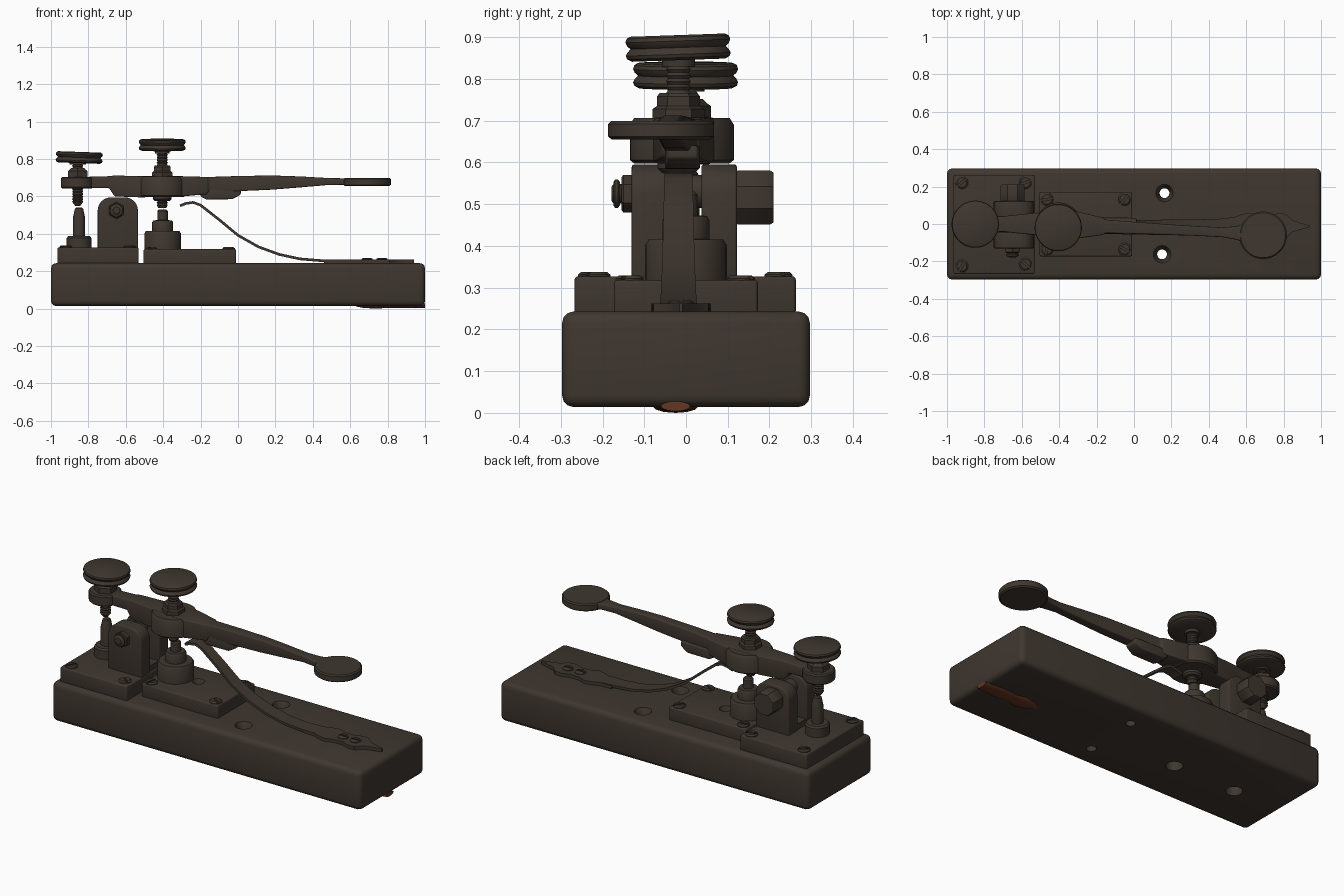
import bpy, bmesh, math
from mathutils import Matrix, Vector

if "Cube" in bpy.data.objects:
    bpy.data.objects.remove(bpy.data.objects["Cube"])


def material(name, rgb):
    m = bpy.data.materials.new(name)
    m.diffuse_color = (*rgb, 1)
    m.use_nodes = True
    m.node_tree.nodes["Principled BSDF"].inputs["Base Color"].default_value = m.diffuse_color
    return m


BROWN = material("dark bronze brown", (0.050, 0.038, 0.029))
RUST = material("rusty red", (0.13, 0.038, 0.016))


def apply_mod(o, kind, **props):
    bpy.context.view_layer.objects.active = o
    m = o.modifiers.new(kind.lower(), kind)
    for k, v in props.items():
        setattr(m, k, v)
    bpy.ops.object.modifier_apply(modifier=m.name)


def smooth(o, angle=35):
    bpy.ops.object.select_all(action='DESELECT')
    o.select_set(True)
    bpy.context.view_layer.objects.active = o
    bpy.ops.object.shade_smooth_by_angle(angle=math.radians(angle))


def loft(name, sections, mat=BROWN, bevel=0, matrix=None):
    """Skin equal-length loops of points and cap both ends."""
    bm = bmesh.new()
    rings = [[bm.verts.new(p) for p in s] for s in sections]
    n = len(rings[0])
    for a, b in zip(rings, rings[1:]):
        for i in range(n):
            j = (i + 1) % n
            bm.faces.new((a[i], a[j], b[j], b[i]))
    bm.faces.new(rings[0][::-1])
    bm.faces.new(rings[-1])
    if matrix:
        bm.transform(matrix)
    bmesh.ops.recalc_face_normals(bm, faces=bm.faces)
    me = bpy.data.meshes.new(name)
    bm.to_mesh(me)
    bm.free()
    o = bpy.data.objects.new(name, me)
    bpy.context.collection.objects.link(o)
    me.materials.append(mat)
    if bevel:
        apply_mod(o, 'BEVEL', width=bevel, segments=3, limit_method='ANGLE')
    smooth(o)
    return o


def lathe(name, profile, loc=(0, 0, 0), n=40, rot=(0, 0, 0), mat=BROWN):
    mtx = Matrix.Translation(loc)
    for ang, ax in zip(rot, 'XYZ'):
        mtx = mtx @ Matrix.Rotation(math.radians(ang), 4, ax)
    rings = [[(r * math.cos(math.tau * (i + .5) / n), r * math.sin(math.tau * (i + .5) / n), z)
              for i in range(n)] for r, z in profile]
    return loft(name, rings, mat, 0, mtx)


def box(name, x0, x1, y0, y1, z0, z1, bevel=0, mat=BROWN):
    return loft(name, [[(x0, y0, z), (x1, y0, z), (x1, y1, z), (x0, y1, z)] for z in (z0, z1)], mat, bevel)


def cut(o, *cutters):
    for c in cutters:
        apply_mod(o, 'BOOLEAN', object=c, operation='DIFFERENCE', solver='EXACT')
        bpy.data.objects.remove(c)
    smooth(o)


def thread(r, z0, z1, pitch=0.014):
    """Zigzag screw profile."""
    n = max(1, round((z1 - z0) / pitch))
    p = []
    for i in range(n):
        z = z0 + (z1 - z0) * i / n
        p += [(r * .84, z), (r, z + (z1 - z0) / n / 2)]
    return p + [(r * .84, z1)]


# wooden base with countersunk mounting holes and blind holes below
base = box("base", -1, 1, -.297, .297, .014, .243, .028)
holes = [lathe("cutter", [(.026, -.1), (.026, .2), (.05, .25), (.05, .3)], (x, y, 0))
         for x, y in ((.163, .165), (.15, -.162))]
holes += [lathe("cutter", [(.045, -.1), (.045, .09)], (x, -.025, 0)) for x in (-.29, -.69)]
cut(base, *holes)

# rusty wire remnant on the underside
loft("rusty_remnant", [[(x, -.025 + w * math.cos(a), .016 + h * math.sin(a))
                        for a in [math.tau * i / 12 for i in range(12)]]
                       for x, w, h in ((.63, .012, .004), (.67, .04, .012), (.74, .055, .016), (.80, .04, .012),
                                       (.87, .05, .013), (.95, .045, .012), (1.0, .035, .012))], RUST)

# metal plates
box("rear_plate", -.965, -.532, -.267, .263, .236, .327, .008)
front = box("front_plate", -.505, -.01, -.173, .172, .236, .318, .008)
cut(front, lathe("cutter", [(.025, .26), (.025, .3), (.04, .33)], (-.27, .02, 0)))

# slotted plate screws
for x, y, z, a in ((-.92, .222, .325, 40), (-.92, -.225, .325, 60), (-.58, .222, .325, 20), (-.58, -.215, .325, -40),
                   (-.05, .132, .316, 50), (-.05, -.135, .316, -30), (-.465, .132, .316, 10), (-.465, -.135, .316, 75)):
    s = lathe("plate_screw", [(.034, -.02), (.034, .006), (.026, .013)], (x, y, z), 24)
    slot = box("cutter", -.05, .05, -.005, .005, .004, .03)
    slot.matrix_world = Matrix.Translation((x, y, z)) @ Matrix.Rotation(math.radians(a), 4, 'Z')
    bpy.context.view_layer.update()
    cut(s, slot)

# trunnion bracket: two round-shouldered cheeks and a low bridge
shoulder = [(-.535, .32)]
shoulder += [(-.605 + .07 * math.cos(a), .525 + .07 * math.sin(a)) for a in [math.pi / 2 * i / 6 for i in range(7)]]
shoulder += [(-.68 + .07 * math.cos(a), .525 + .07 * math.sin(a)) for a in [math.pi / 2 * (1 + i / 6) for i in range(7)]]
shoulder += [(-.75, .32)]
for nm, y0, y1 in (("front_cheek", -.13, -.045), ("back_cheek", .037, .122)):
    loft(nm, [[(x, y, z) for x, z in shoulder] for y in (y0, y1)], BROWN, .006)
box("bracket_bridge", -.745, -.54, -.06, .06, .31, .36)

# pivot: axle, back boss, front locking nut
lathe("pivot_axle", [(.04, -.08), (.04, .08)], (-.65, 0, .53), 24, (90, 0, 0))
lathe("pivot_boss", [(.066, 0), (.07, .006), (.07, .084), (.064, .092)], (-.65, .118, .516), 8, (-90, 0, 0))
lathe("pivot_lock_nut", [(.045, 0), (.045, .022), (.04, .026)], (-.65, -.128, .525), 6, (90, 0, 0))
lathe("pivot_screw_end", [(.024, 0), (.024, .045), (.018, .05)], (-.65, -.128, .525), 20, (90, 0, 0))
lathe("pivot_screw_collar", [(.028, .03), (.034, .035), (.034, .042), (.028, .046)], (-.65, -.128, .525), 20, (90, 0, 0))

# lever bar: rectangular stations along x (x, half width, bottom, top)
bar = ((-.80, .04, .645, .705), (-.69, .042, .645, .708), (-.66, .046, .60, .712), (-.52, .06, .595, .708),
       (-.30, .072, .60, .708), (-.165, .046, .612, .704), (-.155, .036, .628, .704), (0, .032, .628, .709),
       (.18, .028, .636, .712), (.33, .026, .648, .707), (.47, .026, .660, .699), (.55, .036, .662, .697),
       (.62, .06, .662, .697))


def lever_y(x):
    return -.055 * max(0, x + .41) / 1.1


loft("lever", [[(x, lever_y(x) + s * w, z) for s, z in ((-1, lo), (1, lo), (1, hi), (-1, hi))]
               for x, w, lo, hi in bar], BROWN, .009)
lathe("lever_hub", [(.115, .598), (.125, .606), (.125, .69), (.115, .706)], (-.405, -.01, 0), 48)
lathe("lever_rear_ring", [(.08, .643), (.087, .65), (.087, .698), (.08, .705)], (-.86, 0, 0), 40)
lathe("lever_finger_pad", [(.118, .655), (.127, .662), (.127, .692), (.12, .699)], (.69, -.06, 0), 48)
loft("spring_stop", [[(x, -.008 + s * w, z) for s, z in ((-1, lo), (1, lo), (1, .64), (-1, .64))]
                     for x, w, lo in ((-.2, .04, .6), (-.17, .042, .584), (-.03, .042, .585), (.015, .036, .61))],
     BROWN, .006)

# grooved thumb wheel shared by both adjusting screws
wheel = [(.112, 0), (.123, .006), (.126, .014), (.122, .022), (.114, .03), (.122, .037), (.126, .046), (.123, .055), (.114, .06)]

# main contact screw
c = (-.405, -.018, 0)
lathe("contact_thumb_wheel", wheel, (c[0], c[1], .845), 48, (2, 0, 0))
lathe("contact_screw", [(.022, .538)] + thread(.03, .545, .83) + [(.04, .83), (.04, .85)], c, 28)
lathe("contact_lock_nut", [(.062, .70), (.062, .728), (.052, .735), (.052, .758), (.045, .766)], c, 6)
lathe("contact_under_collar", [(.04, .575), (.05, .585), (.05, .61)], c, 28)
lathe("contact_anvil", [(.098, .31), (.098, .402), (.09, .415), (.056, .416), (.056, .462), (.05, .472),
                        (.028, .473), (.028, .522), (.02, .53)], (-.403, 0, 0), 40)

# rear stop screw
c = (-.857, 0, 0)
lathe("stop_thumb_wheel", wheel, (-.85, -.001, .778), 48, (0, 2, 0))
lathe("stop_screw", [(.014, .55)] + thread(.03, .565, .77) + [(.044, .77), (.044, .785)], c, 28)
lathe("stop_lock_nut", [(.06, .70), (.06, .735), (.05, .742), (.04, .752)], c, 6)
lathe("stop_anvil", [(.066, .32), (.066, .378), (.058, .388), (.032, .389), (.032, .49), (.022, .535), (.016, .54)],
      (-.85, 0, 0), 32)

# bent leaf spring (x, z, half width)
path = [(-.31, .55, .032), (-.28, .562, .032), (-.24, .568, .033), (-.2, .553, .034), (-.1, .475, .036), (0, .392, .038),
        (.11, .33, .04), (.22, .29, .042), (.33, .266, .043), (.44, .257, .044), (.6, .254, .044)]
leaf = []
for i, (x, z, w) in enumerate(path):
    a, b = path[max(i - 1, 0)], path[min(i + 1, len(path) - 1)]
    t = Vector((b[0] - a[0], b[1] - a[1])).normalized() * .007
    y = -.018
    leaf.append([(x - s * t.y, y + k * w, z + s * t.x) for k, s in ((-1, -1), (1, -1), (1, 1), (-1, 1))])
loft("leaf_spring", leaf)

# ornamental spring foot with pointed tip
half = [(.46, .044), (.53, .046), (.57, .062), (.62, .072), (.66, .055), (.72, .052), (.77, .07), (.81, .066),
        (.845, .032), (.89, .018), (.94, .004)]
foot = [(x, -.012 + w) for x, w in half] + [(x, -.012 - w) for x, w in half[::-1]]
loft("spring_foot", [[(x, y, z) for x, y in foot] for z in (.238, .262)])
for x in (.69, .77):
    s = lathe("foot_screw", [(.03, .25), (.03, .266), (.022, .271)], (x, -.012, 0), 24)
    cut(s, box("cutter", x - .05, x + .05, -.017, -.007, .264, .3))
